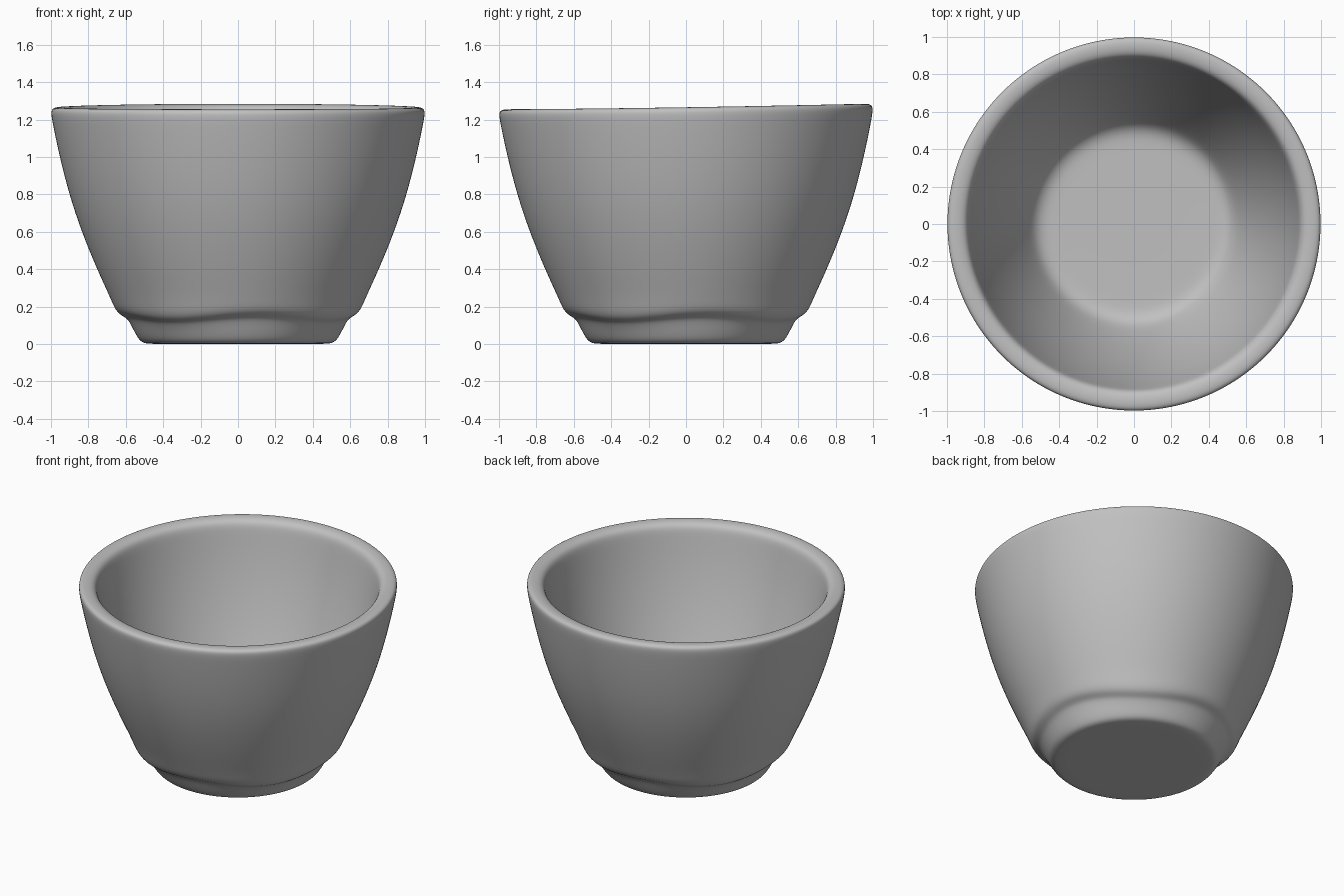
import bpy
import bmesh
import math

cube = bpy.data.objects.get("Cube")
if cube:
    bpy.data.objects.remove(cube, do_unlink=True)

SEGMENTS = 64

# Radius and height, from under the foot, up the outside, over the rim, down to the floor
profile = [
    (0.25, 0.0), (0.46, 0.0), (0.505, 0.004), (0.53, 0.022),
    (0.555, 0.065), (0.58, 0.11), (0.598, 0.132),
    (0.635, 0.15), (0.66, 0.185), (0.685, 0.25),
    (0.755, 0.4), (0.838, 0.6), (0.905, 0.8), (0.956, 1.0),
    (0.99, 1.16), (1.002, 1.225), (0.995, 1.25), (0.96, 1.257),
    (0.915, 1.251), (0.888, 1.228), (0.875, 1.16),
    (0.83, 0.95), (0.75, 0.68), (0.65, 0.42), (0.57, 0.25),
    (0.53, 0.185), (0.48, 0.16), (0.42, 0.156), (0.2, 0.156),
]


def hand_thrown(r, z, angle):
    """Point on the wall, with a wavy foot joint and a rim raised at the back."""
    x, y = r * math.sin(angle), -r * math.cos(angle)
    lift = 0.03 * (max(0, y + 1) / 2) ** 1.5 * (z / 1.25) ** 3
    ripple = 0.0
    if r > 0.54:
        near_joint = math.exp(-((z - 0.14) / 0.05) ** 2)
        ripple = 0.013 * near_joint * math.cos(4 * (angle - math.radians(10)))
    return x, y, z + lift + ripple


# Bowl surface: rings bridged by quads, closed under the foot and on the floor
bm = bmesh.new()
rings = [[bm.verts.new(hand_thrown(r, z, math.tau * i / SEGMENTS))
          for i in range(SEGMENTS)] for r, z in profile]
for low, high in zip(rings, rings[1:]):
    for i in range(SEGMENTS):
        j = (i + 1) % SEGMENTS
        bm.faces.new((low[i], low[j], high[j], high[i]))
for ring, height in ((rings[0], 0.0), (rings[-1], profile[-1][1])):
    centre = bm.verts.new((0, 0, height))
    for i in range(SEGMENTS):
        bm.faces.new((ring[i], ring[(i + 1) % SEGMENTS], centre))
bmesh.ops.recalc_face_normals(bm, faces=bm.faces)
for face in bm.faces:
    face.smooth = True
mesh = bpy.data.meshes.new("bowl")
bm.to_mesh(mesh)
bm.free()

bowl = bpy.data.objects.new("bowl", mesh)
bpy.context.collection.objects.link(bowl)
subdivision = bowl.modifiers.new("soft_form", 'SUBSURF')
subdivision.levels = subdivision.render_levels = 2

# Plain grey clay
clay = bpy.data.materials.new("grey_clay")
clay.use_nodes = True
colour = (0.53, 0.53, 0.53, 1.0)
clay.diffuse_color = colour
clay.node_tree.nodes["Principled BSDF"].inputs["Base Color"].default_value = colour
mesh.materials.append(clay)
